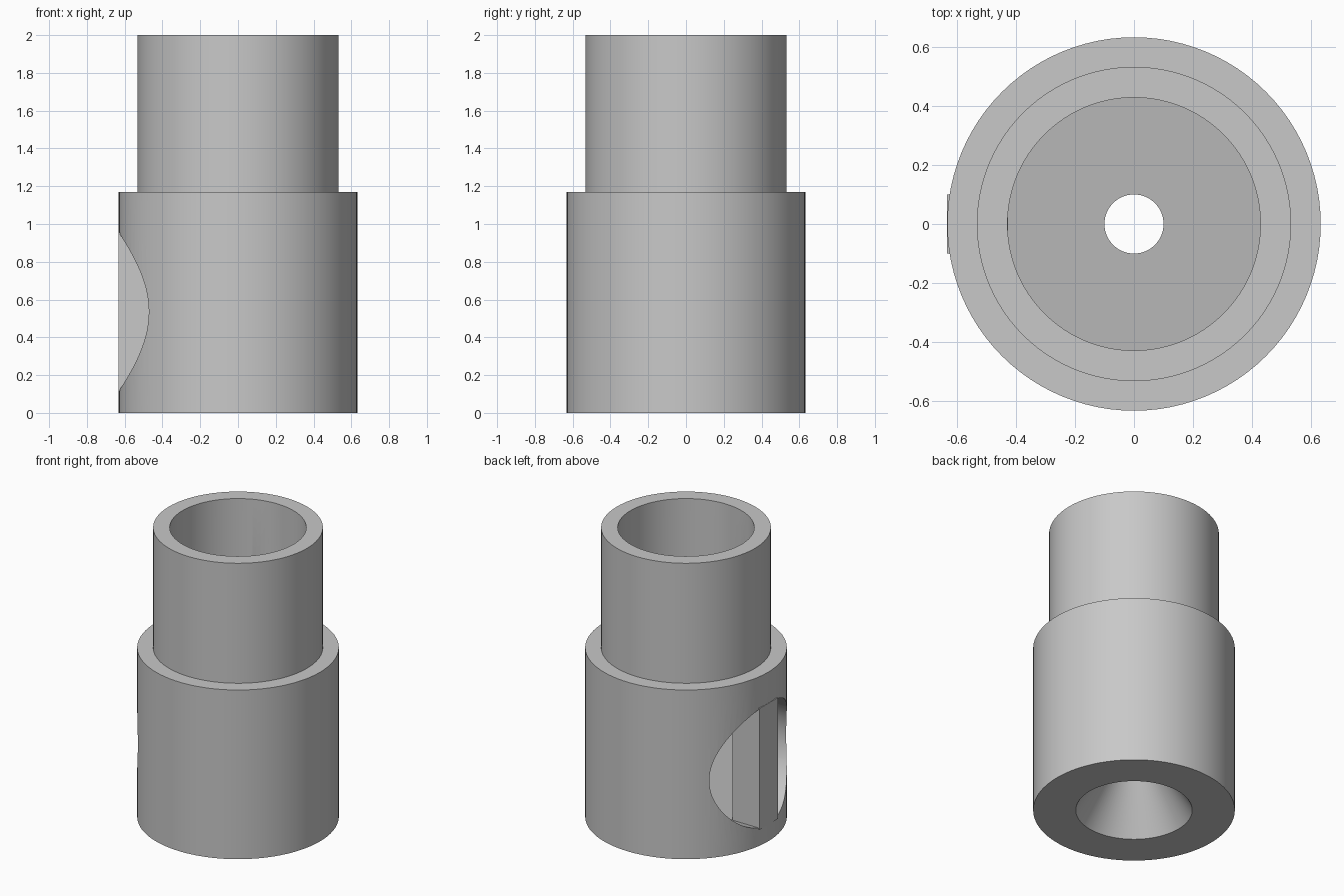
import bpy, bmesh, math
from mathutils import Matrix

if "Cube" in bpy.data.objects:
    bpy.data.objects.remove(bpy.data.objects["Cube"])

SEG = 96
grey = bpy.data.materials.new("plain grey")
grey.diffuse_color = (0.58, 0.58, 0.58, 1)
grey.use_nodes = True
grey.node_tree.nodes["Principled BSDF"].inputs["Base Color"].default_value = grey.diffuse_color


def make_object(name, bm):
    bmesh.ops.recalc_face_normals(bm, faces=bm.faces)
    mesh = bpy.data.meshes.new(name)
    bm.to_mesh(mesh)
    bm.free()
    mesh.materials.append(grey)
    ob = bpy.data.objects.new(name, mesh)
    bpy.context.collection.objects.link(ob)
    return ob


def lathe(name, profile):
    """Solid of revolution from (radius, z) points, capped at both ends."""
    bm = bmesh.new()
    rings = []
    for r, z in profile:
        rings.append([bm.verts.new((r * math.cos(2 * math.pi * i / SEG),
                                    r * math.sin(2 * math.pi * i / SEG), z))
                      for i in range(SEG)])
    for a, b in zip(rings, rings[1:]):
        for i in range(SEG):
            j = (i + 1) % SEG
            bm.faces.new((a[i], a[j], b[j], b[i]))
    bm.faces.new(rings[0])
    bm.faces.new(rings[-1])
    return make_object(name, bm)


def cut(target, tool):
    mod = target.modifiers.new("cut", 'BOOLEAN')
    mod.operation = 'DIFFERENCE'
    mod.solver = 'EXACT'
    mod.object = tool
    bpy.context.view_layer.objects.active = target
    bpy.ops.object.modifier_apply(modifier=mod.name)
    bpy.data.objects.remove(tool)


# Stepped outer body
body = lathe("stepped_pipe_body", [(0.632, 0), (0.632, 1.17), (0.532, 1.17), (0.532, 2)])

# Main bore, ending in a floor that slopes down to the outlet
bore = lathe("bore_cutter", [(0.428, 0.03), (0.428, 2.2)])
for v in bore.data.vertices:
    if v.co.z < 1:
        v.co.z = 0.54 + v.co.x
cut(body, bore)

# Funnel from below with a narrow drain through the sloping floor
cut(body, lathe("funnel_cutter", [(0.3675, -0.004), (0.1, 0.42), (0.1, 1.5)]))

# Round side outlet through the wall only
bm = bmesh.new()
bmesh.ops.create_cone(bm, cap_ends=True, segments=SEG, radius1=0.42, radius2=0.42, depth=1,
                      matrix=Matrix.Translation((-0.5, 0, 0.535)) @ Matrix.Rotation(math.pi / 2, 4, 'Y'))
outlet = make_object("outlet_cutter", bm)
cut(outlet, lathe("outlet_core", [(0.426, -1), (0.426, 3)]))
cut(body, outlet)

# Square post standing in the outlet
bm = bmesh.new()
bmesh.ops.create_cube(bm, size=1, matrix=Matrix.Translation((-0.5295, 0, 0.535))
                      @ Matrix.Diagonal((0.207, 0.2, 0.838, 1)))
post = make_object("outlet_post", bm)

bpy.ops.object.select_all(action='DESELECT')
body.select_set(True)
bpy.context.view_layer.objects.active = body
bpy.ops.object.shade_smooth_by_angle(angle=math.radians(30))
